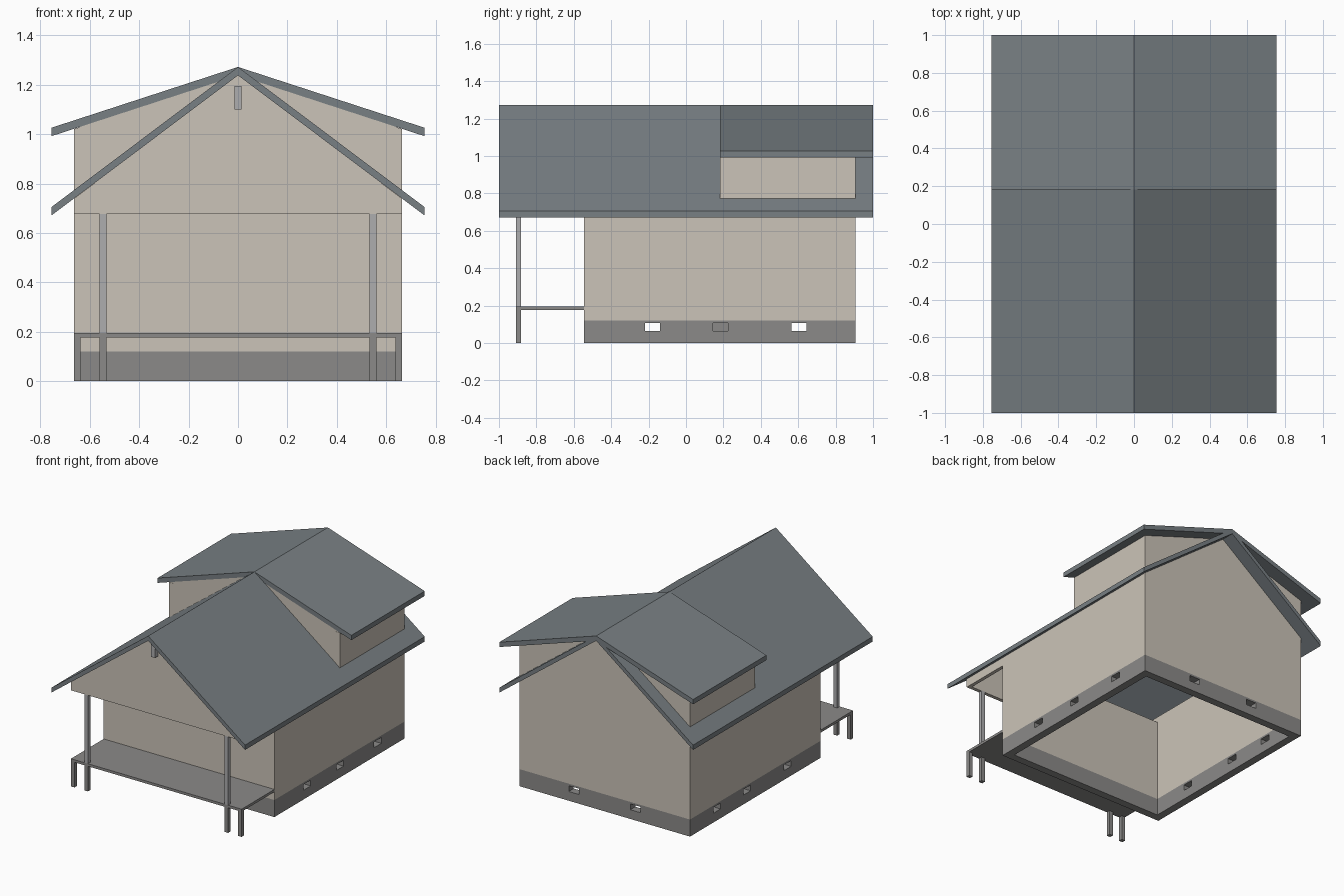
import bpy, bmesh

if "Cube" in bpy.data.objects:
    bpy.data.objects.remove(bpy.data.objects["Cube"])


def material(name, color):
    m = bpy.data.materials.new(name)
    m.diffuse_color = (*color, 1)
    m.use_nodes = True
    m.node_tree.nodes["Principled BSDF"].inputs["Base Color"].default_value = m.diffuse_color
    return m


BEIGE = material("siding", (0.60, 0.55, 0.48))
SLATE = material("roofing", (0.19, 0.215, 0.23))
STONE = material("concrete", (0.26, 0.255, 0.25))
PALE = material("timber", (0.42, 0.42, 0.43))


def prism(name, pts, y0, y1, mat):
    """Extrude an x-z outline along y."""
    bm = bmesh.new()
    f = bm.faces.new([bm.verts.new((x, y0, z)) for x, z in pts])
    ext = bmesh.ops.extrude_face_region(bm, geom=[f])["geom"]
    bmesh.ops.translate(bm, vec=(0, y1 - y0, 0),
                        verts=[v for v in ext if isinstance(v, bmesh.types.BMVert)])
    bmesh.ops.recalc_face_normals(bm, faces=bm.faces)
    me = bpy.data.meshes.new(name)
    bm.to_mesh(me)
    bm.free()
    ob = bpy.data.objects.new(name, me)
    bpy.context.collection.objects.link(ob)
    if mat:
        me.materials.append(mat)
    return ob


def box(name, x, y, z, mat):
    return prism(name, [(x[0], z[0]), (x[1], z[0]), (x[1], z[1]), (x[0], z[1])],
                 y[0], y[1], mat)


def roof(name, eave_top, y0, y1):
    """Gable roof slab with vertical fascia."""
    t, ridge = 0.034, 1.272
    return prism(name, [(0, ridge), (E, eave_top), (E, eave_top - t), (0, ridge - t),
                        (-E, eave_top - t), (-E, eave_top)], y0, y1, SLATE)


def mirrored(name, x, y, z, mat):
    for side, s in (("right", 1), ("left", -1)):
        box(f"{name}_{side}", sorted((s * x[0], s * x[1])), y, z, mat)


W, E, T = 0.665, 0.755, 0.055      # wall half width, eave half width, wall thickness
F, B, P = -0.545, 0.905, -0.91     # front wall, back wall, porch front
D = 0.183                          # dormer front
MAIN, DORM = 0.738, 1.02           # roof undersides at the wall line

# Roofs
roof("main_roof", 0.705, -1, 1)
roof("dormer_roof", 1.026, D, 1)

# Foundation ring with vent openings
base = box("foundation", (-W, W), (F, B), (0, 0.12), STONE)
cutters = [box("foundation_core", (-W + T, W - T), (F + T, B - T), (-0.1, 0.3), None)]
for s, ys in ((1, (-0.18, 0.185, 0.605)), (-1, (-0.18, 0.27, 0.605))):
    for y in ys:
        cutters.append(box("side_vent", sorted((s * 0.57, s * 0.7)),
                           (y - 0.04, y + 0.04), (0.065, 0.106), None))
for x in (-0.24, 0.24):
    cutters.append(box("back_vent", (x - 0.04, x + 0.04), (0.82, 0.95), (0.065, 0.106), None))
for c in cutters:
    c.hide_render = True
    c.hide_set(True)
    mod = base.modifiers.new("opening", "BOOLEAN")
    mod.operation, mod.solver, mod.object = "DIFFERENCE", "EXACT", c

# Apply the openings and drop the cutters
dg = bpy.context.evaluated_depsgraph_get()
cut = bpy.data.meshes.new_from_object(base.evaluated_get(dg))
base.modifiers.clear()
base.data = cut
for c in cutters:
    bpy.data.objects.remove(c)

# House walls
mirrored("side_wall", (W - T, W), (F, B), (0.12, MAIN), BEIGE)
box("front_wall", (-W + T, W - T), (F, F + T), (0.12, 0.70), BEIGE)
prism("back_wall", [(-W, 0.12), (W, 0.12), (W, DORM), (0, 1.24), (-W, DORM)],
      B - T, B, BEIGE)

# Dormer walls
mirrored("dormer_side_wall", (W - 0.03, W), (D, B), (0.76, DORM), BEIGE)
for side, s in (("right", 1), ("left", -1)):
    prism(f"dormer_front_wall_{side}",
          [(0, 1.25), (s * W, 0.755), (s * W, DORM), (0, 1.255)], D + 0.002, D + 0.03, BEIGE)

# Porch gable, beams and ridge block
prism("porch_gable", [(-W, 0.677), (W, 0.677), (W, MAIN), (0, 1.24), (-W, MAIN)],
      P, P + 0.025, BEIGE)
mirrored("porch_beam", (W - 0.025, W), (P, F), (0.677, MAIN), BEIGE)
box("gable_block", (-0.015, 0.015), (-0.945, P), (1.10, 1.195), PALE)

# Porch deck, legs and posts
box("porch_deck", (-W, W), (P, F), (0.177, 0.195), STONE)
mirrored("deck_leg", (0.637, W), (P, P + 0.027), (0, 0.178), STONE)
mirrored("porch_post_base", (0.533, 0.56), (P, P + 0.027), (0, 0.178), STONE)
mirrored("porch_post", (0.533, 0.56), (P, P + 0.027), (0.195, 0.68), PALE)
